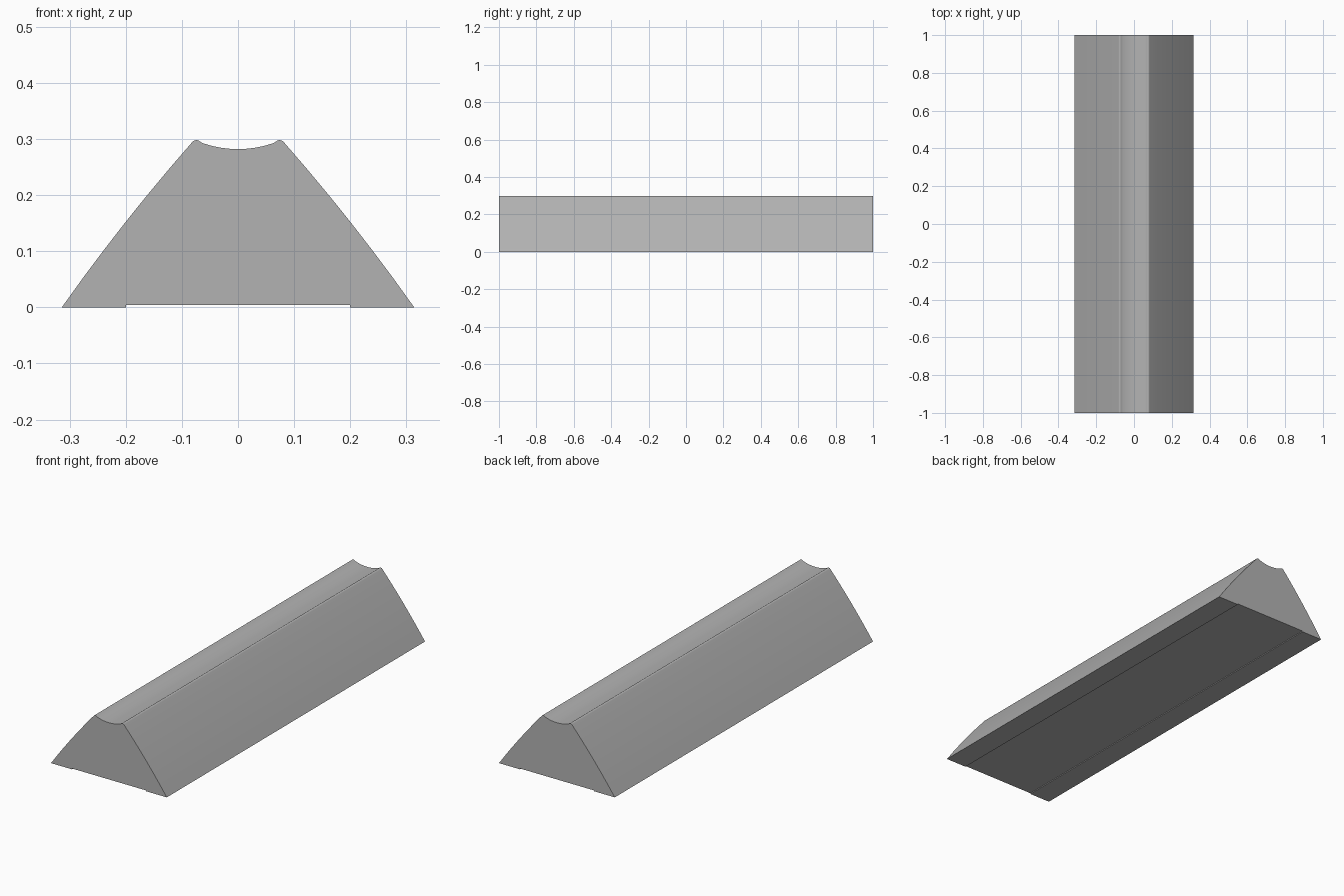
import bpy
import bmesh
import math

cube = bpy.data.objects.get("Cube")
if cube:
    bpy.data.objects.remove(cube, do_unlink=True)

HALF_LENGTH = 1.0
GROOVE_RADIUS, GROOVE_BOTTOM = 0.19, 0.282
GROOVE_STEPS, CREST_STEPS, FLANK_STEPS = 10, 6, 6

# Plain grey material
grey = bpy.data.materials.new("plain grey")
grey.use_nodes = True
colour = (0.45, 0.45, 0.45, 1)
grey.diffuse_color = colour
grey.node_tree.nodes["Principled BSDF"].inputs["Base Color"].default_value = colour


def arc(cx, cz, radius, start, end, steps):
    """Points on a circular arc, angles in degrees."""
    angles = [math.radians(start + (end - start) * i / steps) for i in range(steps + 1)]
    return [(cx + radius * math.cos(a), cz + radius * math.sin(a)) for a in angles]


def bow(a, b, bulge, steps):
    """Slightly bowed line between two points, without its ends."""
    dx, dz = b[0] - a[0], b[1] - a[1]
    length = math.hypot(dx, dz)
    points = []
    for i in range(1, steps):
        t = i / steps
        out = 4 * bulge * t * (1 - t) / length
        points.append((a[0] + dx * t + dz * out, a[1] + dz * t - dx * out))
    return points


# Half profile: shallow underside recess, bowed flank, rounded crest, top groove
foot = (0.314, 0)
crest = arc(0.074, 0.288, 0.01, 38, 112, CREST_STEPS)
groove = arc(0, GROOVE_BOTTOM + GROOVE_RADIUS, GROOVE_RADIUS, -70, -90, GROOVE_STEPS)
half = [(0.2, 0.004), (0.2, 0), foot]
half += bow(foot, crest[0], 0.005, FLANK_STEPS) + crest + groove[:-1]
profile = half + [(0, GROOVE_BOTTOM)] + [(-x, z) for x, z in reversed(half)]

# Extrude the profile along the full length
bm = bmesh.new()
face = bm.faces.new([bm.verts.new((x, -HALF_LENGTH, z)) for x, z in profile])
extruded = bmesh.ops.extrude_face_region(bm, geom=[face], use_keep_orig=True)
moved = [v for v in extruded["geom"] if isinstance(v, bmesh.types.BMVert)]
bmesh.ops.translate(bm, verts=moved, vec=(0, 2 * HALF_LENGTH, 0))
bmesh.ops.recalc_face_normals(bm, faces=bm.faces)

mesh = bpy.data.meshes.new("grooved_bar")
bm.to_mesh(mesh)
bm.free()
mesh.materials.append(grey)
bar = bpy.data.objects.new("grooved_bar", mesh)
bpy.context.collection.objects.link(bar)

# Smooth curved surfaces, keep the ends and foot edges sharp
bpy.ops.object.select_all(action="DESELECT")
bar.select_set(True)
bpy.context.view_layer.objects.active = bar
bpy.ops.object.shade_smooth_by_angle(angle=math.radians(35))
